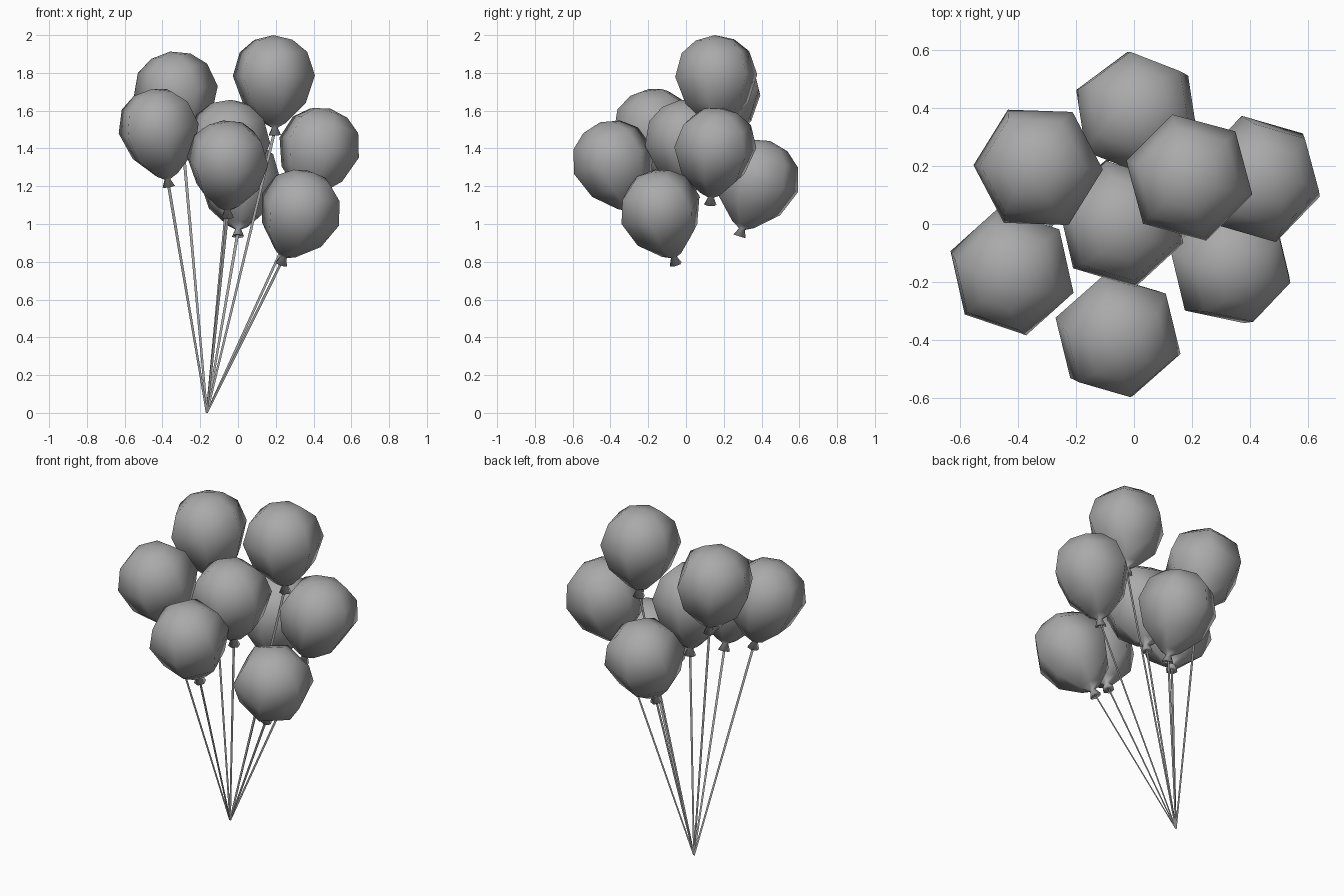
import bpy, bmesh, math
from mathutils import Vector, Matrix

if "Cube" in bpy.data.objects:
    bpy.data.objects.remove(bpy.data.objects["Cube"])

grey = bpy.data.materials.new("matte_grey")
grey.diffuse_color = (0.4, 0.4, 0.4, 1)
grey.use_nodes = True
grey.node_tree.nodes["Principled BSDF"].inputs["Base Color"].default_value = grey.diffuse_color

SIDES = 6
# balloon profile along its axis: (radius, height from the widest ring)
PROFILE = [(0.034, -0.315), (0.016, -0.275), (0.062, -0.25), (0.172, -0.145),
           (0.225, 0.0), (0.185, 0.125), (0.105, 0.19)]
TIP = 0.215
TIE = Vector((-0.165, 0.16, 0.0))   # where all strings meet

# centre, knot x/y, twist in degrees
BALLOONS = [
    ((-0.33, 0.195, 1.70), (-0.29, 0.19), -2),
    ((0.01, 0.38, 1.235), (0.0, 0.29), 38),
    ((0.19, 0.16, 1.785), (0.195, 0.17), 45),
    ((0.43, 0.155, 1.405), (0.35, 0.13), 45),
    ((0.33, -0.135, 1.075), (0.235, -0.06), 46),
    ((-0.055, -0.385, 1.335), (-0.055, -0.29), 43),
    ((-0.42, -0.165, 1.505), (-0.37, -0.12), 42),
    ((-0.045, 0.0, 1.445), (-0.055, 0.04), 43),
]


def finish(bm, name, smooth):
    me = bpy.data.meshes.new(name)
    for f in bm.faces:
        f.smooth = smooth
    bm.to_mesh(me)
    bm.free()
    me.materials.append(grey)
    ob = bpy.data.objects.new(name, me)
    bpy.context.collection.objects.link(ob)
    return ob


def balloon(name, mat):
    """Six-sided lathe of the profile, closed at both ends."""
    bm = bmesh.new()
    rings = []
    for r, z in PROFILE:
        rings.append([bm.verts.new((r * math.cos(2 * math.pi * i / SIDES),
                                    r * math.sin(2 * math.pi * i / SIDES), z))
                      for i in range(SIDES)])
    top = bm.verts.new((0, 0, TIP))
    low = bm.verts.new((0, 0, PROFILE[0][1] + 0.01))
    for i in range(SIDES):
        j = (i + 1) % SIDES
        for a, b in zip(rings, rings[1:]):
            bm.faces.new((a[i], a[j], b[j], b[i]))
        bm.faces.new((rings[-1][i], rings[-1][j], top))
        bm.faces.new((rings[0][j], rings[0][i], low))
    bm.transform(mat)
    finish(bm, name, True)


def string(name, end):
    """Flat ribbon from the tie point up to a knot."""
    w = Vector((0.008, 0, 0))
    bm = bmesh.new()
    bm.faces.new([bm.verts.new(p) for p in
                  (TIE - w * 0.7, TIE + w * 0.7, end + w, end - w)])
    finish(bm, name, False)


for n, (c, k, twist) in enumerate(BALLOONS, 1):
    c = Vector(c)
    dx, dy = c.x - k[0], c.y - k[1]
    axis = Vector((dx, dy, math.sqrt(0.295 ** 2 - dx * dx - dy * dy))).normalized()
    tilt = Vector((0, 0, 1)).rotation_difference(axis).to_matrix().to_4x4()
    spin = Matrix.Rotation(math.radians(twist), 4, 'Z')
    balloon(f"balloon_{n}", Matrix.Translation(c) @ tilt @ spin)
    string(f"string_{n}", c - axis * 0.29)
